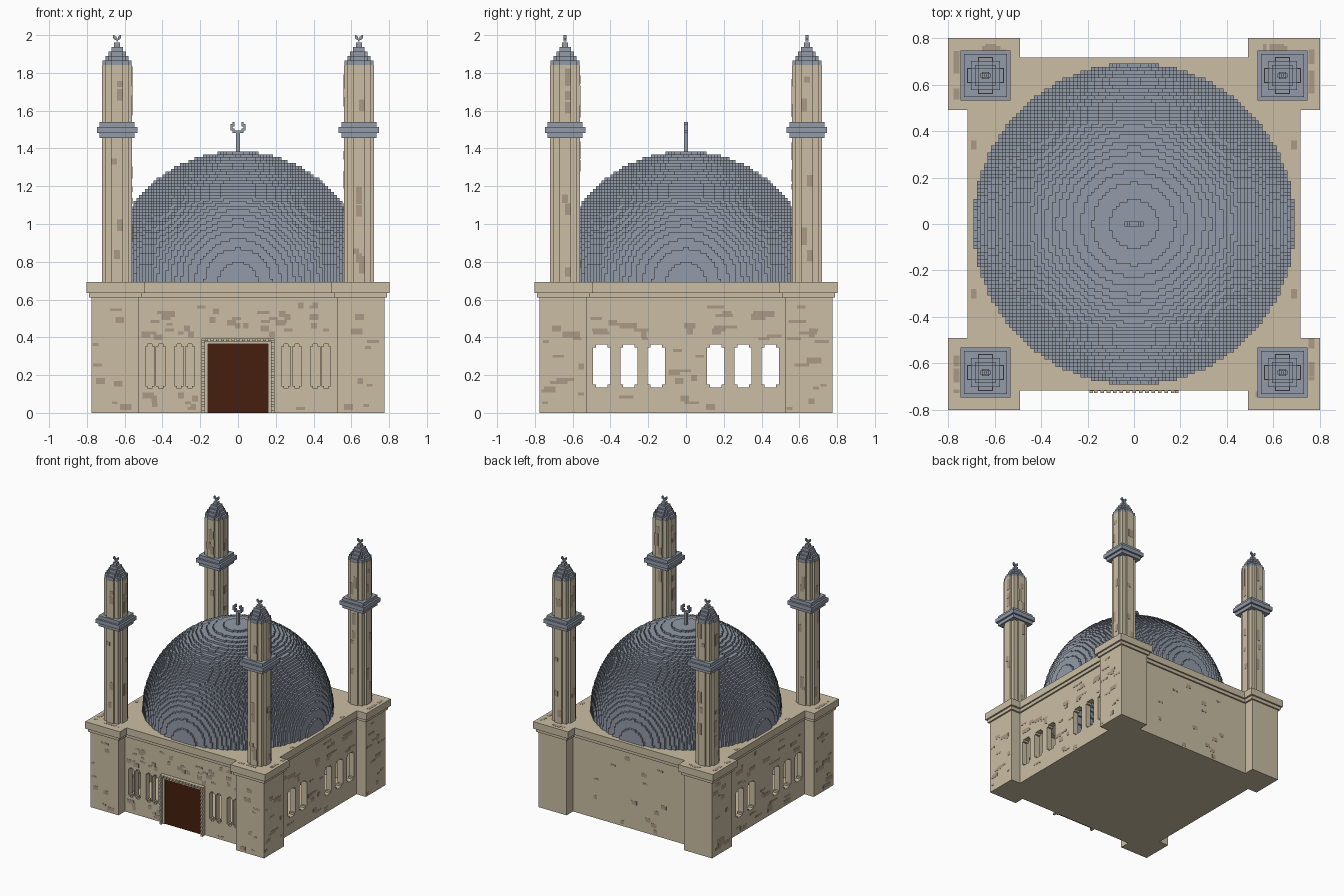
import bpy, bmesh, math, random
from math import hypot, sqrt
from mathutils import Matrix, Vector

random.seed(7)
if "Cube" in bpy.data.objects:
    bpy.data.objects.remove(bpy.data.objects["Cube"], do_unlink=True)

U = 2 / 130  # block size


def material(name, rgb):
    m = bpy.data.materials.new(name)
    m.use_nodes = True
    m.diffuse_color = (*rgb, 1)
    m.node_tree.nodes["Principled BSDF"].inputs["Base Color"].default_value = (*rgb, 1)
    return m


STONE = material("sandstone", (0.59, 0.515, 0.37))
PATCH = material("weathered stone", (0.41, 0.32, 0.238))
LEAD = material("blue grey lead", (0.287, 0.328, 0.392))
WOOD = material("dark brown wood", (0.061, 0.0137, 0.0044))


def finish(bm, name, mat):
    me = bpy.data.meshes.new(name)
    bm.to_mesh(me)
    bm.free()
    me.materials.append(mat)
    ob = bpy.data.objects.new(name, me)
    bpy.context.collection.objects.link(ob)
    return ob


def add_box(bm, lo, hi):
    size = [b - a for a, b in zip(lo, hi)]
    mid = [(a + b) / 2 for a, b in zip(lo, hi)]
    bmesh.ops.create_cube(bm, size=1, matrix=Matrix.Translation(mid) @ Matrix.Diagonal((*size, 1)))


def boxes(name, spans, mat):
    bm = bmesh.new()
    for lo, hi in spans:
        add_box(bm, lo, hi)
    return finish(bm, name, mat)


def prism(name, pts, depth, place, mat):
    """Extrude a flat outline given by points, placed by a function."""
    bm = bmesh.new()
    face = bm.faces.new([bm.verts.new(place(a, b)) for a, b in pts])
    ext = bmesh.ops.extrude_face_region(bm, geom=[face])
    verts = [v for v in ext["geom"] if isinstance(v, bmesh.types.BMVert)]
    bmesh.ops.translate(bm, verts=verts, vec=Vector(depth))
    bmesh.ops.recalc_face_normals(bm, faces=bm.faces)
    return finish(bm, name, mat)


def cut(ob, cutter):
    mod = ob.modifiers.new("cut", "BOOLEAN")
    mod.operation, mod.object, mod.solver = "DIFFERENCE", cutter, "EXACT"
    bpy.context.view_layer.objects.active = ob
    bpy.ops.object.modifier_apply(modifier=mod.name)
    bpy.data.objects.remove(cutter, do_unlink=True)


def disc(r, hole=0):
    n = math.ceil(r)
    return {(i, j) for i in range(-n, n) for j in range(-n, n)
            if hole < hypot(i + .5, j + .5) <= r}


def stack(name, layers, size, mat, cx=0, cy=0):
    """Build blocky layers (cells, bottom, top), keeping only exposed faces."""
    bm = bmesh.new()
    cache = {}

    def quad(*corners):
        vs = []
        for i, j, z in corners:
            key = (i, j, round(z, 5))
            if key not in cache:
                cache[key] = bm.verts.new((cx + i * size, cy + j * size, z))
            vs.append(cache[key])
        bm.faces.new(vs)

    for n, (cells, a, b) in enumerate(layers):
        below = layers[n - 1][0] if n else set()
        above = layers[n + 1][0] if n + 1 < len(layers) else set()
        for i, j in cells:
            ring = [(i, j), (i + 1, j), (i + 1, j + 1), (i, j + 1)]
            if (i, j) not in above:
                quad(*[(*p, b) for p in ring])
            if (i, j) not in below:
                quad(*[(*p, a) for p in reversed(ring)])
            for s, (di, dj) in enumerate([(0, -1), (1, 0), (0, 1), (-1, 0)]):
                if (i + di, j + dj) not in cells:
                    p, q = ring[s], ring[(s + 1) % 4]
                    quad((*p, a), (*q, a), (*q, b), (*p, b))
    return finish(bm, name, mat)


def crescent(name, rows, size, top, cx, cy):
    half = len(rows[0]) / 2
    spans = []
    for r, row in enumerate(rows):
        for c, ch in enumerate(row):
            if ch == "X":
                x, z = cx + (c - half) * size, top - r * size
                spans.append(((x, cy - size, z - size), (x + size, cy + size, z)))
    return boxes(name, spans, LEAD)


# Hall walls and stepped cornice share one outline with projecting corners
def outline(corner, inner, main):
    quarter = [(main, -inner), (main, inner), (corner, inner), (corner, corner),
               (inner, corner), (inner, main)]
    pts = []
    for turn in range(4):
        for x, y in quarter[1:]:
            for _ in range(turn):
                x, y = -y, x
            pts.append((x, y))
    return pts


def slab(name, dims, z0, z1):
    return prism(name, outline(*dims), (0, 0, z1 - z0), lambda x, y: (x, y, z0), STONE)


walls = slab("hall_walls", (.775, .523, .692), 0, .61)
cut(walls, boxes("hall_void", [((-.646, -.646, .015), (.646, .646, .7))], STONE))
for name, dims, z0, z1 in [("cornice_lower", (.788, .508, .705), .61, .636),
                           ("cornice_upper", (.802, .492, .717), .636, .692)]:
    ring = slab(name, dims, z0, z1)
    bm = bmesh.new()
    bmesh.ops.create_cone(bm, cap_ends=True, segments=64, radius1=.672, radius2=.672, depth=.4,
                          matrix=Matrix.Translation((0, 0, .65)))
    cut(ring, finish(bm, "dome_opening", STONE))


# Windows with notched corners: three pairs through the sides, split lights in front
def arch(a, b, z0, z1, n):
    return [(a + n, z0), (b - n, z0), (b - n, z0 + n), (b, z0 + n), (b, z1 - n), (b - n, z1 - n),
            (b - n, z1), (a + n, z1), (a + n, z1 - n), (a, z1 - n), (a, z0 + n), (a + n, z0 + n)]


side_windows = [(s * c - .046, s * c + .046) for c in (.157, .302, .447) for s in (-1, 1)]
front_windows = [(s * c - .024, s * c + .024) for c in (.254, .312, .409, .467) for s in (-1, 1)]
for a, b in side_windows:
    cut(walls, prism("cutter", arch(a, b, .135, .362, U), (1.8, 0, 0), lambda y, z: (-.9, y, z), STONE))
for a, b in front_windows:
    cut(walls, prism("cutter", arch(a, b, .13, .365, .013), (0, .3, 0), lambda x, z: (x, -.8, z), STONE))

# Door with a toothed double frame
boxes("door", [((-.162, -.7, 0), (.162, -.691, .366))], WOOD)
frame = []
for w, h, y in [(.176, .38, -.708), (.192, .395, -.72)]:
    t = .016
    frame += [((s * w - (t if s > 0 else 0), y, 0), (s * w + (t if s < 0 else 0), -.69, h)) for s in (-1, 1)]
    frame.append(((-w, y, h - t), (w, -.69, h)))
for k in range(0, 25, 2):
    z = k * U
    frame += [((s * .184 - .008, -.728, z), (s * .184 + .008, -.72, z + U)) for s in (-1, 1)]
    x = (k - 12.5) * U * .9
    frame.append(((x, -.728, .38), (x + U, -.72, .395)))
boxes("door_frame", frame, STONE)

# Hollow blocky dome with its finial
R, RI = 45, 43.4
layers = []
for k in range(R):
    h = k + .5
    hole = sqrt(RI * RI - h * h) if h < RI else 0
    layers.append((disc(sqrt(R * R - h * h), hole), (R + k) * U, (R + k + 1) * U))
stack("dome", layers, U, LEAD)
boxes("dome_finial_pole", [((-.0115, -.0115, 1.38), (.0115, .0115, 1.49))], LEAD)
crescent("dome_crescent", [".X...X.", "XX...XX", "X.....X", "XX...XX", ".XXXXX."], .0115, 1.54, 0, 0)

# Four minarets
patches = []


def patch(axis, sign, plane, a, b, w, h):
    """Thin plate on a face: axis 0 or 1 is a wall, 2 is the roof."""
    t = .0015
    d = sorted((sign * (plane - t), sign * (plane + t)))
    spans = [(a, a + w), (b, b + h)]
    spans.insert(axis, d)
    patches.append(tuple(zip(*spans)))


for sx in (-1, 1):
    for sy in (-1, 1):
        cx, cy = sx * .64, sy * .64
        tag = ("front" if sy < 0 else "back") + ("_left" if sx > 0 else "_right")
        stack("minaret_shaft_" + tag, [(disc(5), .69, 1.842)], .0158, STONE, cx, cy)
        boxes("minaret_balcony_" + tag,
              [((cx - r, cy - r, a), (cx + r, cy + r, b)) for r, a, b in
               [(.092, 1.455, 1.482), (.107, 1.482, 1.514), (.092, 1.514, 1.54)]], LEAD)
        cap = [(disc(r), 1.842 + n * .024, 1.866 + n * .024)
               for n, r in enumerate((5, 4.3, 3.3, 2.3, 1.3))]
        stack("minaret_cap_" + tag, cap, .0154, LEAD, cx, cy)
        crescent("minaret_crescent_" + tag, ["X...X", "XX.XX", ".XXX.", "..X.."], .0085, 2.0, cx, cy)
        for axis, c, s in [(0, cy, -1), (0, cy, 1), (1, cx, -1), (1, cx, 1)]:
            for _ in range(6):
                h = random.choice((2, 3, 4, 6)) * U
                plane = s * (cx, cy)[axis] + .079
                patch(axis, s, plane, c + random.choice((-.0316, -.0158, 0)),
                      random.choice((random.uniform(.72, 1.35), random.uniform(1.56, 1.75))), .0316, h)


# Weathered blocks scattered over walls and roof, clear of the openings
def scatter(axis, sign, plane, lo, hi, count, wide, blocked):
    for _ in range(count):
        w, h = random.randint(2, wide) * U, random.randint(1, 2) * U
        a, b = random.uniform(lo, hi - w), random.randint(1, 36) * U
        if not any(a < q + .01 and a + w > p - .01 and b < z1 and b + h > z0 for p, q, z0, z1 in blocked):
            patch(axis, sign, plane, a, b, w, h)


front_blocked = [(a, b, .11, .38) for a, b in front_windows] + [(-.2, .2, 0, .4)]
side_blocked = [(a, b, .11, .38) for a, b in side_windows]
scatter(1, -1, .692, -.51, .51, 110, 3, front_blocked)
for s in (-1, 1):
    scatter(0, s, .692, -.51, .51, 65, 6, side_blocked)
    scatter(1, -1, .775, *sorted((s * .53, s * .77)), 8, 5, [])
    for t in (-1, 1):
        scatter(0, t, .775, *sorted((s * .53, s * .77)), 13, 6, [])
        for _ in range(4):
            w, h = random.randint(1, 4) * U, random.randint(1, 4) * U
            patch(2, 1, .692, s * random.uniform(.52, .66) - w / 2, t * .745, w, h * .5)
            patch(2, 1, .692, s * .765 - .012, t * random.uniform(.53, .75), .025, h)
        patch(2, 1, .692, s * .69 - .013, t * .32, .025, .04)
scatter(1, 1, .692, -.5, .5, 14, 3, [])
boxes("weathered_blocks", patches, PATCH)
